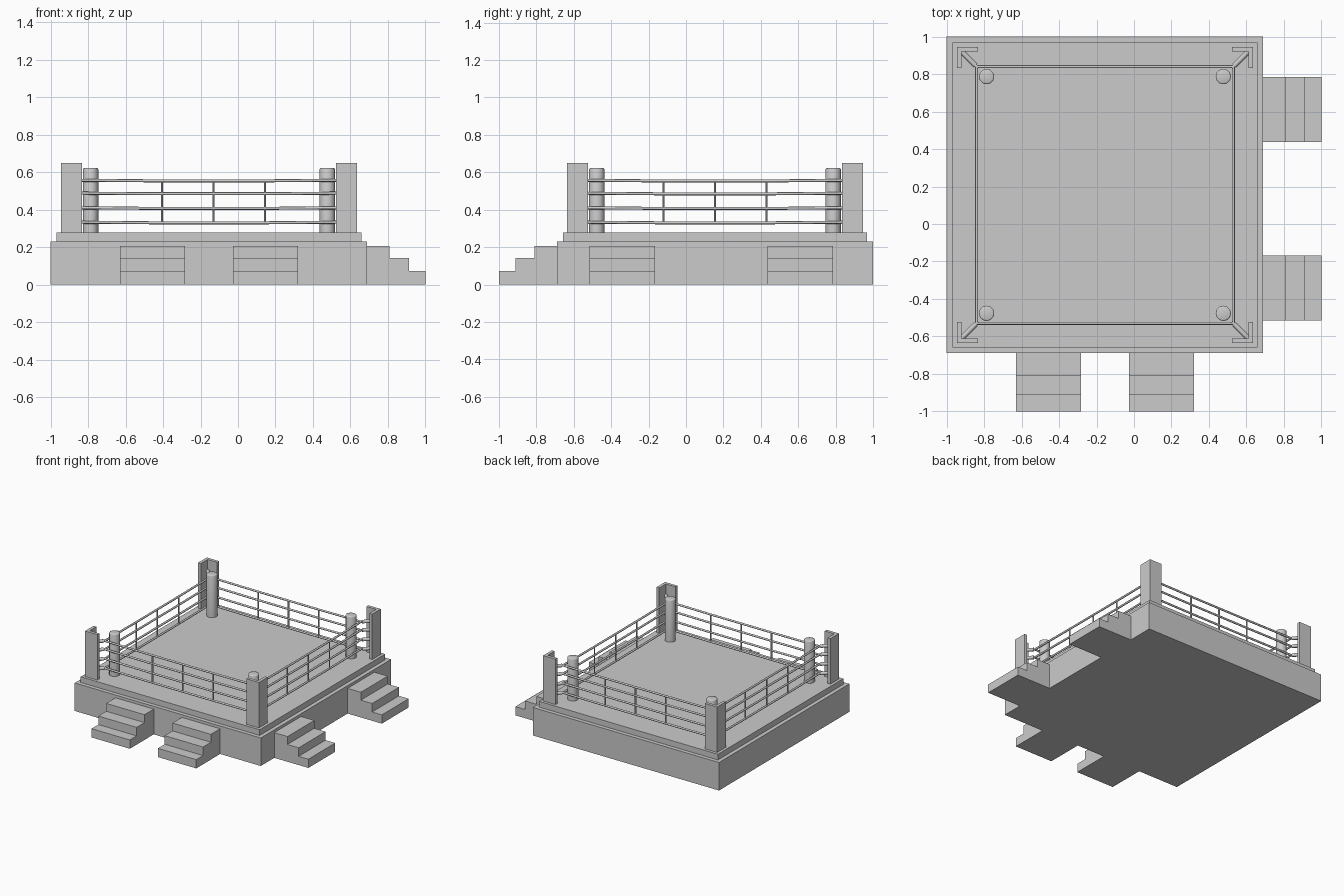
import bpy, bmesh
from math import radians
from mathutils import Vector, Matrix

if "Cube" in bpy.data.objects:
    bpy.data.objects.remove(bpy.data.objects["Cube"])

C = Vector((-0.155, 0.155, 0))          # centre of the platform
FLOOR = 0.277                           # height of the fighting floor
LEVELS = (0.333, 0.41, 0.488, 0.557)    # rope heights
ROPE = 0.685                            # half side of the rope square


def finish(name, bm, smooth=False):
    bmesh.ops.recalc_face_normals(bm, faces=bm.faces)
    me = bpy.data.meshes.new(name)
    bm.to_mesh(me)
    bm.free()
    ob = bpy.data.objects.new(name, me)
    bpy.context.collection.objects.link(ob)
    if smooth:
        bpy.ops.object.select_all(action='DESELECT')
        ob.select_set(True)
        bpy.context.view_layer.objects.active = ob
        bpy.ops.object.shade_smooth_by_angle(angle=radians(50))
    return ob


def prism(name, profile, direction, matrix=Matrix()):
    """Extrude a closed profile of 3D points along a direction."""
    bm = bmesh.new()
    face = bm.faces.new([bm.verts.new(p) for p in profile])
    ext = bmesh.ops.extrude_face_region(bm, geom=[face], use_keep_orig=True)
    verts = [g for g in ext['geom'] if isinstance(g, bmesh.types.BMVert)]
    bmesh.ops.translate(bm, verts=verts, vec=direction)
    bm.transform(matrix)
    return finish(name, bm)


def rod(bm, a, b, r, sides=8):
    """Add a round bar between two points."""
    a, b = Vector(a), Vector(b)
    d = b - a
    m = Matrix.Translation((a + b) / 2) @ d.to_track_quat('Z', 'Y').to_matrix().to_4x4()
    return bmesh.ops.create_cone(bm, cap_ends=True, segments=sides, radius1=r,
                                 radius2=r, depth=d.length, matrix=m)


def slab(name, half, z0, z1):
    pts = [(C.x + sx * half, C.y + sy * half, z0)
           for sx, sy in ((-1, -1), (1, -1), (1, 1), (-1, 1))]
    return prism(name, pts, (0, 0, z1 - z0))


# Platform
slab("platform_base", 0.845, 0, 0.23)
slab("ring_floor", 0.813, 0.23, FLOOR)

# Steps: side profile extruded to the step width
steps = [(0.69, 0), (1, 0), (1, 0.072), (0.912, 0.072), (0.912, 0.142),
         (0.81, 0.142), (0.81, 0.207), (0.69, 0.207)]
for i, y in enumerate((-0.515, 0.437)):
    prism(f"right_steps_{i}", [(x, y, z) for x, z in steps], (0, 0.348, 0))
for i, x in enumerate((-0.63, -0.027)):
    prism(f"front_steps_{i}", [(x, -s, z) for s, z in steps], (0.348, 0, 0))

# Everything around the ring repeats in four quarter turns
o, t, w = 0.79, 0.025, 0.112
angle = [(o, o), (o - w, o), (o - w, o - t), (o - t, o - t), (o - t, o - w), (o, o - w)]
for k in range(4):
    turn = Matrix.Translation(C) @ Matrix.Rotation(radians(90 * k), 4, 'Z')

    # Angled corner post
    prism(f"corner_post_{k}", [(x, y, FLOOR) for x, y in angle], (0, 0, 0.373), turn)

    # Corner pad with a slightly rounded top
    bm = bmesh.new()
    rod(bm, (0.632, 0.632, FLOOR), (0.632, 0.632, 0.622), 0.041, 12)
    rim = [e for e in bm.edges if all(v.co.z > 0.6 for v in e.verts)]
    bmesh.ops.bevel(bm, geom=rim, offset=0.007, segments=2, profile=0.5, affect='EDGES')
    bm.transform(turn)
    finish(f"corner_pad_{k}", bm, True)

    # Tensioners from post to rope corner
    bm = bmesh.new()
    for z in LEVELS:
        rod(bm, (o - t, o - t, z), (ROPE + 0.005, ROPE + 0.005, z), 0.014)
        rod(bm, (ROPE + 0.012, ROPE + 0.012, z), (ROPE - 0.006, ROPE - 0.006, z), 0.009)
    bm.transform(turn)
    finish(f"tensioners_{k}", bm, True)

    # Ropes of one side, slightly sagging, with three ties
    bm = bmesh.new()
    for z in LEVELS:
        path = [(-ROPE, z), (-0.3, z - 0.003), (0.3, z - 0.003), (ROPE, z)]
        for (xa, za), (xb, zb) in zip(path, path[1:]):
            rod(bm, (xa, -ROPE, za), (xb, -ROPE, zb), 0.008)
    bm.transform(turn)
    finish(f"ropes_{k}", bm, True)

    bm = bmesh.new()
    for x in (-0.275, 0, 0.275):
        x += 0.025 * (1, 0, -1, 0)[k]
        rod(bm, (x, -ROPE, LEVELS[0]), (x, -ROPE, LEVELS[-1]), 0.006, 6)
    bm.transform(turn)
    finish(f"rope_ties_{k}", bm, True)
